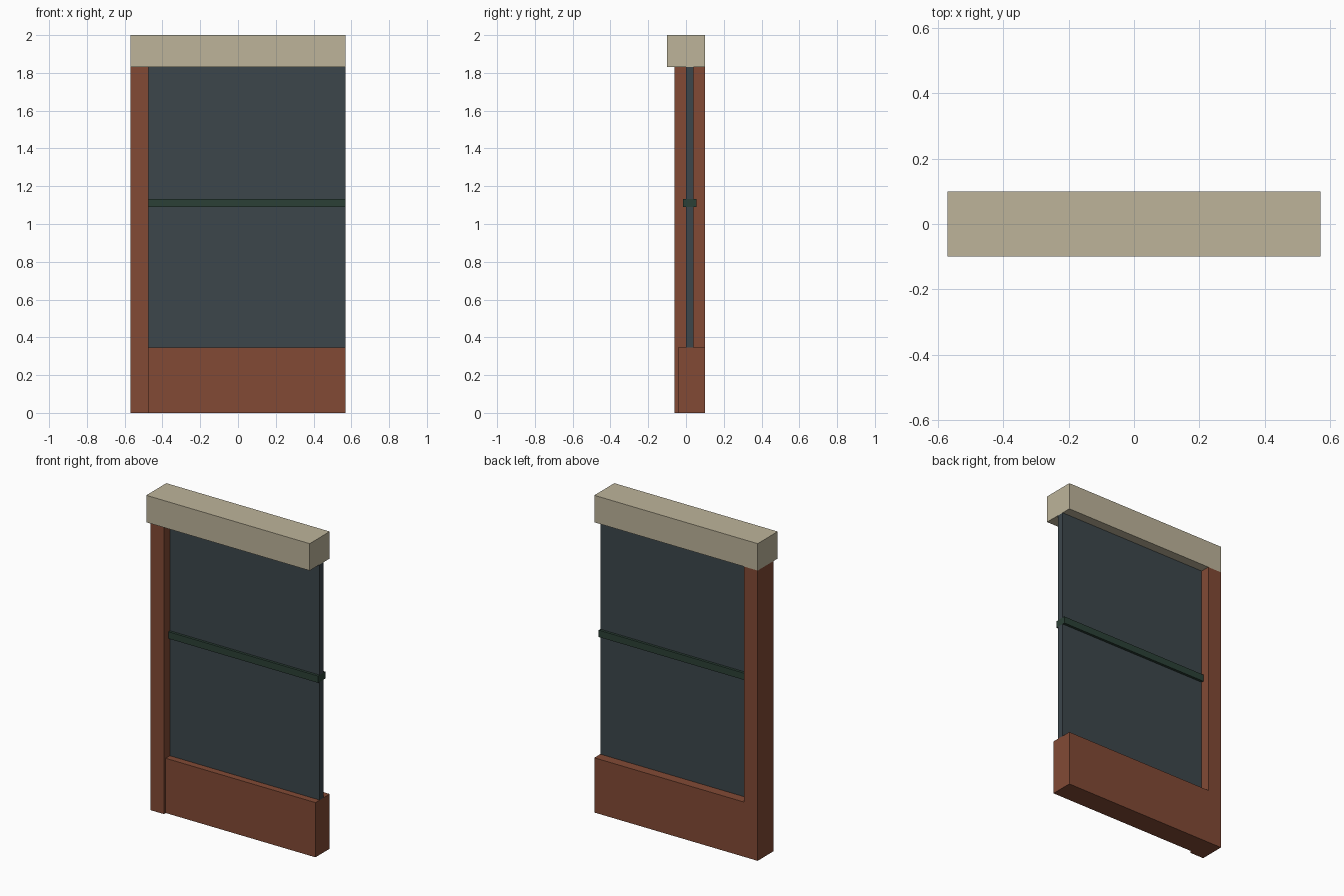
import bpy

if "Cube" in bpy.data.objects:
    bpy.data.objects.remove(bpy.data.objects["Cube"])


def srgb(r, g, b):
    def lin(c):
        c /= 255
        return c / 12.92 if c <= 0.04045 else ((c + 0.055) / 1.055) ** 2.4
    return (lin(r), lin(g), lin(b), 1.0)


def material(name, rgb):
    m = bpy.data.materials.new(name)
    m.diffuse_color = srgb(*rgb)
    m.use_nodes = True
    m.node_tree.nodes["Principled BSDF"].inputs["Base Color"].default_value = m.diffuse_color
    return m


def box(name, x, y, z, mat):
    """Axis-aligned box from (min, max) ranges."""
    mid = [(r[0] + r[1]) / 2 for r in (x, y, z)]
    bpy.ops.mesh.primitive_cube_add(size=1, location=mid)
    ob = bpy.context.object
    ob.name = name
    ob.scale = [r[1] - r[0] for r in (x, y, z)]
    bpy.ops.object.transform_apply(location=False, rotation=False, scale=True)
    ob.data.materials.append(mat)
    return ob


brick = material("brick red", (130, 74, 53))
stone = material("pale stone", (189, 180, 154))
glass = material("dark glass", (60, 70, 75))
metal = material("dark green metal", (43, 64, 54))

LEFT, RIGHT = -0.57, 0.57      # wall ends
JAMB = -0.475                  # inner side of the pillar
SILL, HEAD = 0.345, 1.83       # window opening heights

# Brickwork: side pillar and low wall under the window
box("side_pillar", (LEFT, JAMB), (-0.06, 0.10), (0, HEAD), brick)
box("low_wall", (JAMB, RIGHT), (-0.042, 0.10), (0, SILL), brick)

# Window pane with its crossbar, both let into the pillar
box("window_pane", (JAMB - 0.04, RIGHT), (0.0, 0.04), (SILL, HEAD), glass)
box("window_crossbar", (JAMB - 0.02, RIGHT), (-0.016, 0.056), (1.09, 1.133), metal)

# Stone beam across the top
box("stone_lintel", (LEFT, RIGHT), (-0.10, 0.10), (HEAD, 2.0), stone)
